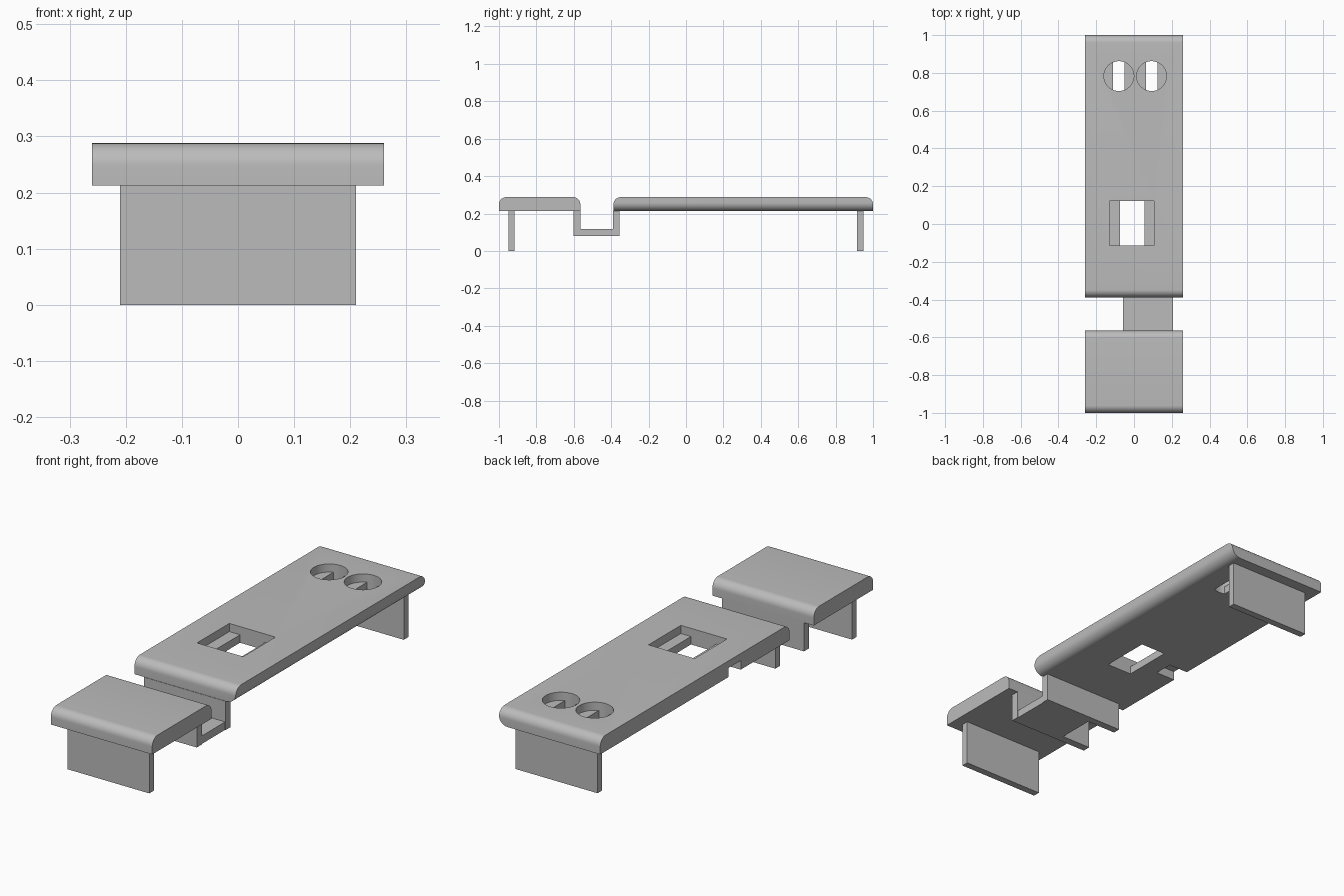
import bpy, bmesh, math
from mathutils import Vector

cube = bpy.data.objects.get("Cube")
if cube:
    bpy.data.objects.remove(cube)

grey = bpy.data.materials.new("plain_grey")
grey.use_nodes = True
grey.diffuse_color = (0.5, 0.5, 0.5, 1)
grey.node_tree.nodes["Principled BSDF"].inputs["Base Color"].default_value = (0.5, 0.5, 0.5, 1)

BOTTOM, TOP, LEDGE = 0.213, 0.288, 0.25
HALF, WALL = 0.26, 0.21


def prism(name, outline, axis, lo, hi):
    """Extrude a closed 2D outline along an axis (0 = x, 1 = y, 2 = z)."""
    def point(p, d):
        co = list(p)
        co.insert(axis, d)
        return Vector(co)
    bm = bmesh.new()
    face = bm.faces.new([bm.verts.new(point(p, lo)) for p in outline])
    grown = bmesh.ops.extrude_face_region(bm, geom=[face])["geom"]
    shift = Vector((0, 0, 0))
    shift[axis] = hi - lo
    bmesh.ops.translate(bm, vec=shift, verts=[v for v in grown if isinstance(v, bmesh.types.BMVert)])
    bmesh.ops.recalc_face_normals(bm, faces=bm.faces)
    mesh = bpy.data.meshes.new(name)
    bm.to_mesh(mesh)
    bm.free()
    mesh.materials.append(grey)
    obj = bpy.data.objects.new(name, mesh)
    bpy.context.collection.objects.link(obj)
    return obj


def box(name, x0, x1, y0, y1, z0, z1):
    return prism(name, [(x0, y0), (x1, y0), (x1, y1), (x0, y1)], 2, z0, z1)


def arc(cx, cy, r, start, end, steps=10):
    angles = [math.radians(start + (end - start) * i / steps) for i in range(steps + 1)]
    return [(cx + r * math.cos(a), cy + r * math.sin(a)) for a in angles]


def slab(name, y0, y1, r=0.04):
    """Plate with both ends rounded over at the top."""
    outline = [(y0, BOTTOM), (y1, BOTTOM)]
    outline += arc(y1 - r, TOP - r, r, 0, 90) + arc(y0 + r, TOP - r, r, 90, 180)
    return prism(name, outline, 0, -HALF, HALF)


def combine(obj, tool, operation="DIFFERENCE"):
    mod = obj.modifiers.new("shape", "BOOLEAN")
    mod.operation, mod.solver, mod.object = operation, "EXACT", tool
    bpy.context.view_layer.objects.active = obj
    bpy.ops.object.modifier_apply(modifier=mod.name)
    bpy.data.objects.remove(tool)


# Plates
front_plate = slab("front_plate", -1, -0.565)
main_plate = slab("main_plate", -0.388, 1)

# Rounded lower edge along one long side of the main plate
r = 0.045
section = [(-0.4, TOP + 0.1), (-0.4, BOTTOM - 0.1), (0, BOTTOM - 0.1), (0, BOTTOM)]
section += arc(HALF - r, BOTTOM + r, r, -90, 0) + [(HALF, TOP + 0.1)]
combine(main_plate, prism("edge_tool", section, 1, -0.6, 1.2), "INTERSECT")

# Stepped rectangular window
combine(main_plate, box("window_hole", -0.075, 0.055, -0.115, 0.122, 0.1, 0.27))
combine(main_plate, box("window_recess", -0.13, 0.107, -0.115, 0.122, LEDGE, 0.4))

# Round pockets with a slot through the bottom of each
for cx in (-0.08, 0.093):
    ring = arc(0, 0, 0.079, 0, 360, 64)[:-1]
    circle = [(cx + x, 0.783 + y) for x, y in ring]
    slot = [(cx + x, 0.783 + y) for x, y in ring if abs(x) < 0.036]
    combine(main_plate, prism("slot_tool", slot, 2, 0.1, 0.27))
    combine(main_plate, prism("pocket_tool", circle, 2, LEDGE, 0.4))

# Small notch under the other long side
combine(main_plate, box("notch_tool", -0.4, -0.16, -0.03, 0.06, 0.1, LEDGE + 0.005))

# End legs
box("front_leg", -WALL, WALL, -0.95, -0.917, 0, BOTTOM)
box("back_leg", -WALL, WALL, 0.915, 0.948, 0, BOTTOM)

# Dropped bridge joining the plates
box("bridge_front_wall", -WALL, WALL, -0.602, -0.565, 0.08, BOTTOM)
box("bridge_back_wall", -WALL, WALL, -0.39, -0.355, 0.08, BOTTOM)
box("bridge_floor", -0.058, 0.207, -0.565, -0.39, 0.08, 0.117)

bpy.ops.object.select_all(action="DESELECT")
for plate in (front_plate, main_plate):
    plate.select_set(True)
bpy.context.view_layer.objects.active = main_plate
bpy.ops.object.shade_smooth_by_angle(angle=math.radians(30))
